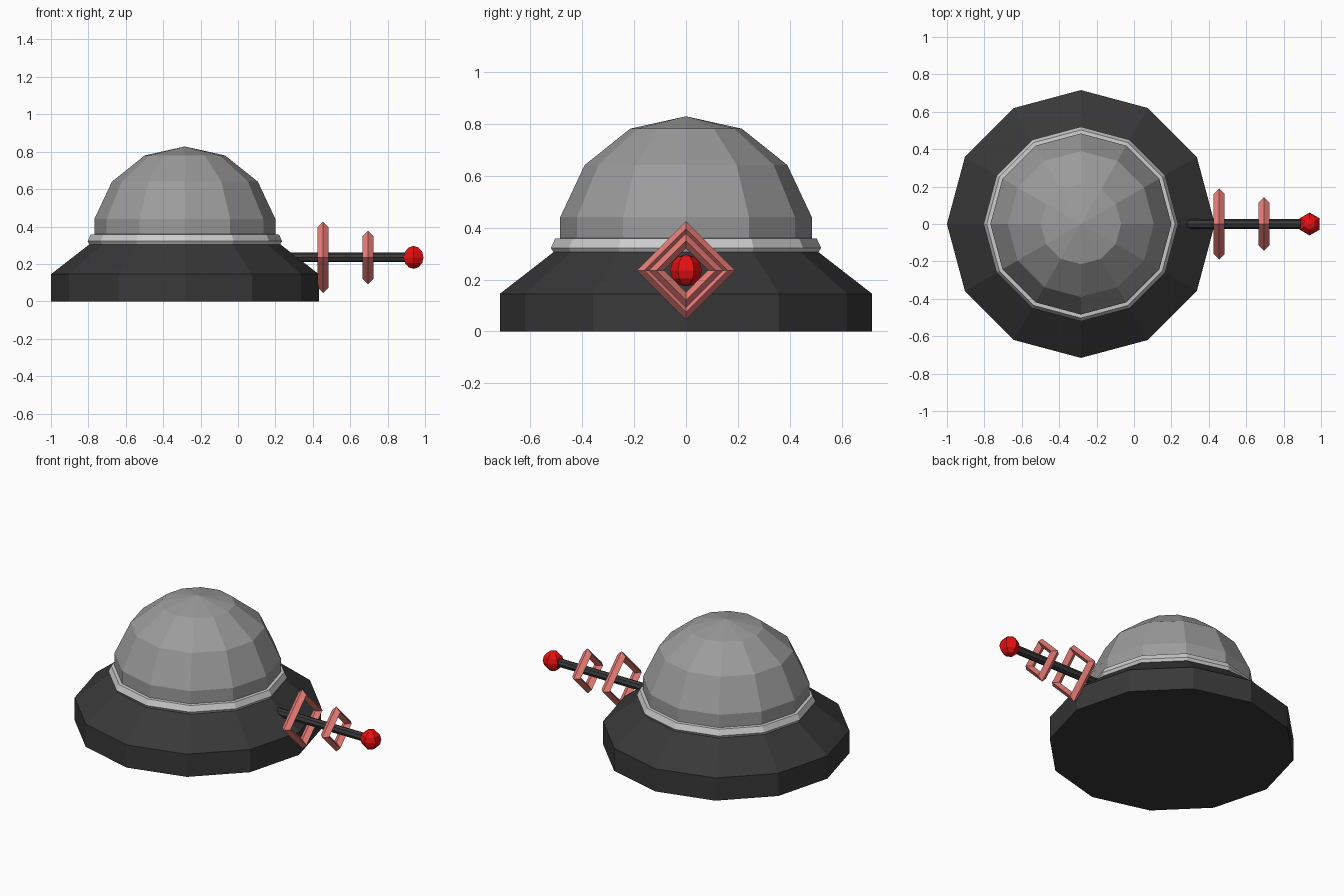
import bpy, bmesh
from math import cos, sin, pi
from mathutils import Matrix

if "Cube" in bpy.data.objects:
    bpy.data.objects.remove(bpy.data.objects["Cube"])

CX = -0.284   # centre of the domed body
AZ = 0.235    # height of the antenna axis


def material(name, rgb):
    m = bpy.data.materials.new(name)
    m.diffuse_color = (*rgb, 1)
    m.use_nodes = True
    m.node_tree.nodes["Principled BSDF"].inputs["Base Color"].default_value = m.diffuse_color
    return m


dark = material("dark_grey", (0.04, 0.04, 0.04))
silver = material("silver", (0.6, 0.6, 0.6))
grey = material("mid_grey", (0.33, 0.33, 0.33))
red = material("red", (0.8, 0.005, 0.005))
pink = material("pink", (0.8, 0.2, 0.18))


def finish(bm, name, mat):
    bmesh.ops.recalc_face_normals(bm, faces=bm.faces)
    me = bpy.data.meshes.new(name)
    bm.to_mesh(me)
    bm.free()
    me.materials.append(mat)
    ob = bpy.data.objects.new(name, me)
    bpy.context.collection.objects.link(ob)
    return ob


def lathe(name, profile, n, mat, matrix, closed=False):
    """Revolve (radius, height) points about local z; radius 0 becomes a pole."""
    bm = bmesh.new()
    rings = []
    for r, z in profile:
        count = n if r > 0 else 1
        rings.append([bm.verts.new((r * cos(2 * pi * i / n), r * sin(2 * pi * i / n), z))
                      for i in range(count)])
    pairs = list(zip(rings, rings[1:]))
    if closed:
        pairs.append((rings[-1], rings[0]))
    for a, b in pairs:
        for i in range(n):
            j = (i + 1) % n
            quad = [a[i % len(a)], a[j % len(a)], b[j % len(b)], b[i % len(b)]]
            bm.faces.new(list(dict.fromkeys(quad)))
    if not closed:
        for ring in (rings[0], rings[-1]):
            if len(ring) > 1:
                bm.faces.new(ring)
    bm.transform(matrix)
    return finish(bm, name, mat)


body = Matrix.Translation((CX, 0, 0))

# Twelve-sided body: base, trim band and dome
lathe("base", [(0.716, 0), (0.716, 0.145), (0.51, 0.305)], 12, dark, body)
lathe("trim_band", [(0.51, 0.305), (0.52, 0.322), (0.503, 0.357), (0.47, 0.36)], 12, silver, body)
lathe("dome", [(0.484, 0.35), (0.484, 0.44), (0.39, 0.64), (0.215, 0.78), (0, 0.828)],
      12, grey, body)


def along_x(x):
    return Matrix.Translation((x, 0, AZ)) @ Matrix.Rotation(pi / 2, 4, 'Y')


# Antenna rod
lathe("antenna_rod", [(0.026, 0), (0.026, 0.7)], 8, dark, along_x(0.2))

# Diamond rings round the rod
for label, x, outer in (("large", 0.455, 0.19), ("small", 0.695, 0.143)):
    t = 0.029
    mid = outer - t
    lathe(f"{label}_diamond_ring", [(outer, 0), (mid, t), (mid - t, 0), (mid, -t)],
          4, pink, along_x(x), closed=True)

# Ball at the tip
bm = bmesh.new()
bmesh.ops.create_uvsphere(bm, u_segments=6, v_segments=6, radius=0.061,
                          matrix=Matrix.Translation((0.939, 0, AZ)))
finish(bm, "antenna_tip", red)
